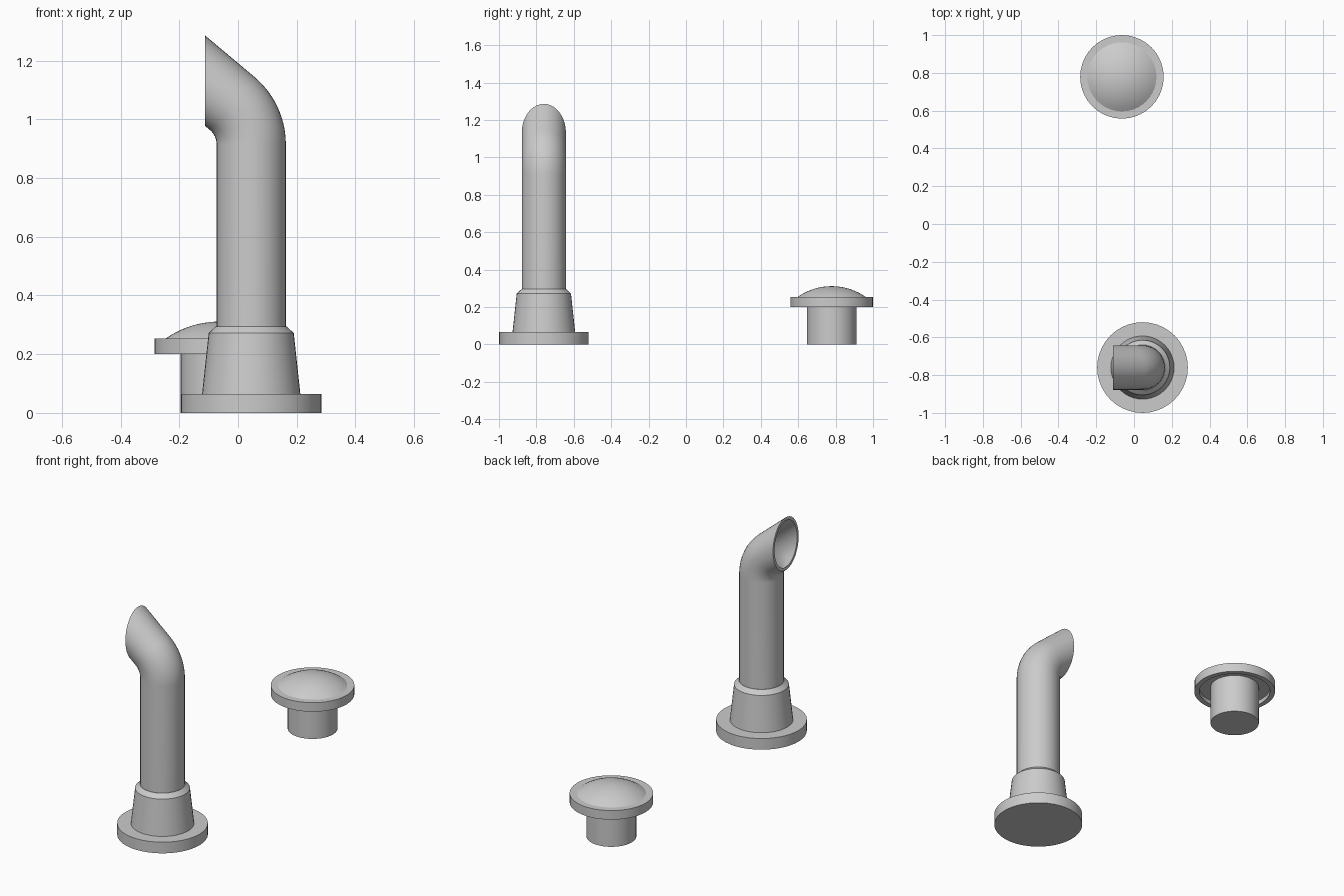
import bpy, bmesh
from math import sin, cos, pi, radians, sqrt
from mathutils import Vector

if "Cube" in bpy.data.objects:
    bpy.data.objects.remove(bpy.data.objects["Cube"])

SIDES = 40


def loft(name, rings, loop=False):
    """Skin a list of rings; loop joins last to first, otherwise ends are capped."""
    bm = bmesh.new()
    vs = [[bm.verts.new(p) for p in ring] for ring in rings]
    pairs = list(zip(vs, vs[1:]))
    if loop:
        pairs.append((vs[-1], vs[0]))
    for a, b in pairs:
        for i in range(SIDES):
            j = (i + 1) % SIDES
            bm.faces.new((a[i], a[j], b[j], b[i]))
    if not loop:
        bm.faces.new(vs[0])
        bm.faces.new(vs[-1])
    bmesh.ops.recalc_face_normals(bm, faces=bm.faces)
    me = bpy.data.meshes.new(name)
    bm.to_mesh(me)
    bm.free()
    ob = bpy.data.objects.new(name, me)
    bpy.context.collection.objects.link(ob)
    bpy.ops.object.select_all(action='DESELECT')
    ob.select_set(True)
    bpy.context.view_layer.objects.active = ob
    bpy.ops.object.shade_smooth_by_angle(angle=radians(30))
    return ob


def lathe(name, cx, cy, profile):
    """Turn an (r, z) profile around a vertical axis."""
    return loft(name, [[Vector((cx + r * cos(2 * pi * i / SIDES),
                                cy + r * sin(2 * pi * i / SIDES), z))
                        for i in range(SIDES)] for r, z in profile])


# Pipe foot: flange and tapered socket
PX, PY = 0.045, -0.76
lathe("pipe_flange", PX, PY, [(0.24, 0), (0.24, 0.065)])
lathe("pipe_socket", PX, PY, [(0.168, 0.06), (0.145, 0.272), (0.12, 0.295)])

# Pipe: straight rise, bend towards -x, mouth cut on a vertical plane
BEND_R, BEND_Z, BEND_A, CUT_X, STEPS = 0.182, 0.915, radians(50), -0.112, 14


def pipe_rings(r):
    bx = PX - BEND_R
    stations = [(Vector((PX, PY, 0.28)), 0.0)]
    for k in range(STEPS + 1):
        a = BEND_A * k / STEPS
        stations.append((Vector((bx + BEND_R * cos(a), PY, BEND_Z + BEND_R * sin(a))), a))
    rings = []
    for c, a in stations:
        side = Vector((cos(a), 0, sin(a)))
        rings.append([c + side * r * cos(2 * pi * i / SIDES)
                      + Vector((0, r * sin(2 * pi * i / SIDES), 0)) for i in range(SIDES)])
    d = Vector((-sin(BEND_A), 0, cos(BEND_A)))
    rings.append([p + d * ((CUT_X - p.x) / d.x) for p in rings[-1]])
    return rings


loft("exhaust_pipe", pipe_rings(0.118) + pipe_rings(0.104)[::-1], loop=True)

# Mushroom cap: stem, rim recessed underneath, domed top
MX, MY = -0.064, 0.779
lathe("cap_stem", MX, MY, [(0.132, 0), (0.132, 0.235)])
DOME_R, DOME_H, RIM_TOP = 0.183, 0.058, 0.253
R = (DOME_R ** 2 + DOME_H ** 2) / (2 * DOME_H)
dome = []
for k in range(11):
    r = max(DOME_R * (1 - k / 10), 0.002)
    dome.append((r, RIM_TOP + DOME_H - R + sqrt(R * R - r * r)))
lathe("cap_top", MX, MY, [(0.13, 0.225), (0.193, 0.225), (0.193, 0.2),
                          (0.221, 0.2), (0.221, RIM_TOP)] + dome)
